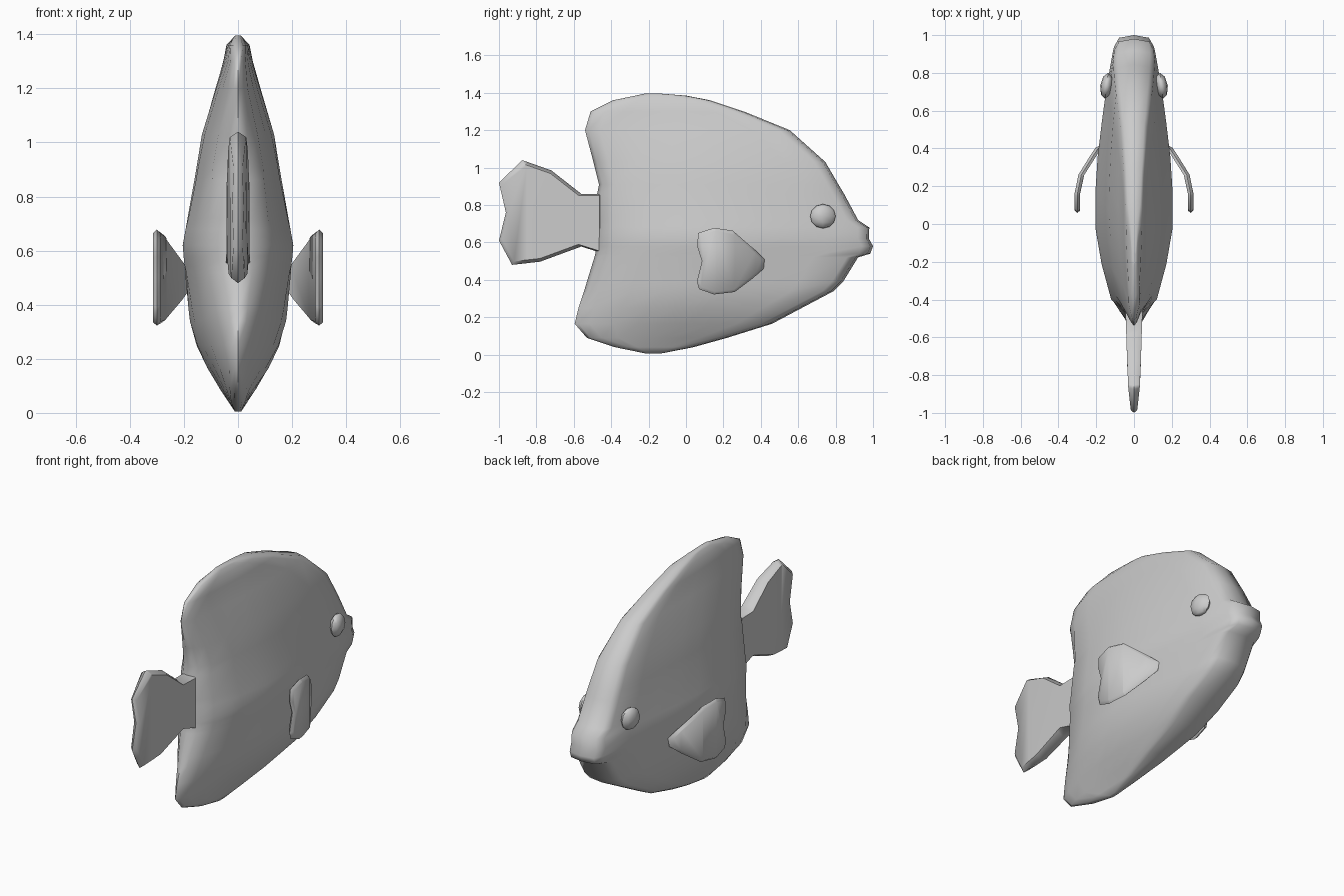
import bpy, bmesh
from mathutils import Vector

if "Cube" in bpy.data.objects:
    bpy.data.objects.remove(bpy.data.objects["Cube"])


def lerp(table, v):
    if v <= table[0][0]:
        return table[0][1]
    for (a, p), (b, q) in zip(table, table[1:]):
        if v <= b:
            return p + (q - p) * (v - a) / (b - a)
    return table[-1][1]


def finish(bm, name, angle=1.0):
    bmesh.ops.recalc_face_normals(bm, faces=bm.faces[:])
    me = bpy.data.meshes.new(name)
    bm.to_mesh(me)
    bm.free()
    ob = bpy.data.objects.new(name, me)
    bpy.context.collection.objects.link(ob)
    bpy.ops.object.select_all(action='DESELECT')
    ob.select_set(True)
    bpy.context.view_layer.objects.active = ob
    bpy.ops.object.shade_smooth_by_angle(angle=angle)
    return ob


# body: horizontal slices (z, rear y, front y)
slices = [(.005, -.21, -.14), (.04, -.38, .04), (.09, -.53, .22), (.165, -.595, .46),
          (.25, -.575, .62), (.34, -.545, .79), (.39, -.53, .84), (.52, -.49, .92),
          (.54, -.485, .985), (.58, -.48, 1.0), (.62, -.48, .978), (.68, -.475, .98),
          (.72, -.475, .92), (.86, -.475, .845), (.91, -.465, .815), (1.03, -.495, .745),
          (1.2, -.54, .555), (1.3, -.51, .31), (1.36, -.39, .13), (1.385, -.27, .0),
          (1.396, -.22, -.14)]
width_z = [(0, .01), (.1, .075), (.22, .145), (.31, .175), (.43, .19), (.62, .208),
           (.85, .165), (1.1, .122), (1.25, .065), (1.36, .043), (1.396, .012)]
taper_y = [(-.6, .13), (-.5, .32), (-.4, .58), (-.2, .84), (0, 1), (.2, .98),
           (.4, .91), (.6, .78), (.8, .65), (1, .47)]


def body():
    bm = bmesh.new()
    rings = []
    for z, r, f in slices:
        n = f - r
        a, b = min(.02, n * .1), min(.08, n * .25)
        c, d = min(.06, n * .2), min(.014, n * .06)
        side = [(r + a, .65), (r + b, 1)]
        side += [(r + b + (n - b - c) * i / 7, 1) for i in range(1, 7)]
        side += [(f - c, .98), (f - d, .8)]
        pts = [(y, k * lerp(width_z, z) * lerp(taper_y, y)) for y, k in side]
        loop = [(0, r)] + [(w, y) for y, w in pts] + [(0, f)] + [(-w, y) for y, w in pts[::-1]]
        rings.append([bm.verts.new((x, y, z)) for x, y in loop])
    for p, q in zip(rings, rings[1:]):
        for i in range(len(p)):
            j = (i + 1) % len(p)
            bm.faces.new((p[i], p[j], q[j], q[i]))
    bm.faces.new(rings[0])
    bm.faces.new(rings[-1])
    finish(bm, "body", 1.2)


# fins: puffed outline plate, cut in strips along y and then bent sideways
def fin(name, outline, centre, bend, half, cuts, inset=.93, side=1):
    bm = bmesh.new()
    cy, cz = centre
    rim = [bm.verts.new((0, y, z)) for y, z in outline]
    n = len(rim)
    for s in (-1, 1):
        ring = [bm.verts.new((s * lerp(half, y), cy + (y - cy) * inset, cz + (z - cz) * inset))
                for y, z in outline]
        for i in range(n):
            j = (i + 1) % n
            bm.faces.new((rim[i], rim[j], ring[j], ring[i]))
        bm.faces.new(ring)
    bmesh.ops.recalc_face_normals(bm, faces=bm.faces[:])
    for y in cuts:
        bmesh.ops.bisect_plane(bm, geom=bm.verts[:] + bm.edges[:] + bm.faces[:],
                               plane_co=(0, y, 0), plane_no=(0, 1, 0))
    for v in bm.verts:
        v.co.x = side * (v.co.x + lerp(bend, v.co.y))
    finish(bm, name)


body()

tail = [(-.44, .86), (-.56, .86), (-.72, .985), (-.875, 1.04), (-1, .92), (-.963, .76),
        (-1, .61), (-.93, .48), (-.78, .497), (-.56, .578), (-.44, .54)]
fin("tail_fin", tail, (-.78, .745), [(0, 0)],
    [(-1, .017), (-.85, .033), (-.6, .04), (-.44, .045)], (-.85, -.6))

pectoral = [(.42, .51), (.415, .46), (.36, .41), (.26, .335), (.15, .322), (.07, .35),
            (.058, .39), (.085, .5), (.06, .58), (.065, .65), (.15, .678), (.25, .663), (.38, .55)]
for side, label in ((1, "right"), (-1, "left")):
    fin(label + "_side_fin", pectoral, (.22, .5),
        [(.06, .3), (.16, .3), (.26, .279), (.37, .21), (.42, .175)],
        [(.06, .014), (.42, .017)], (.16, .26, .37), .92, side)

    # eye
    bm = bmesh.new()
    bmesh.ops.create_uvsphere(bm, u_segments=8, v_segments=6, radius=1)
    for v in bm.verts:
        c = v.co
        v.co = Vector((side * (.145 + .034 * c.x - .008 * c.y), .732 + .068 * c.y, .74 + .065 * c.z))
    finish(bm, label + "_eye")
